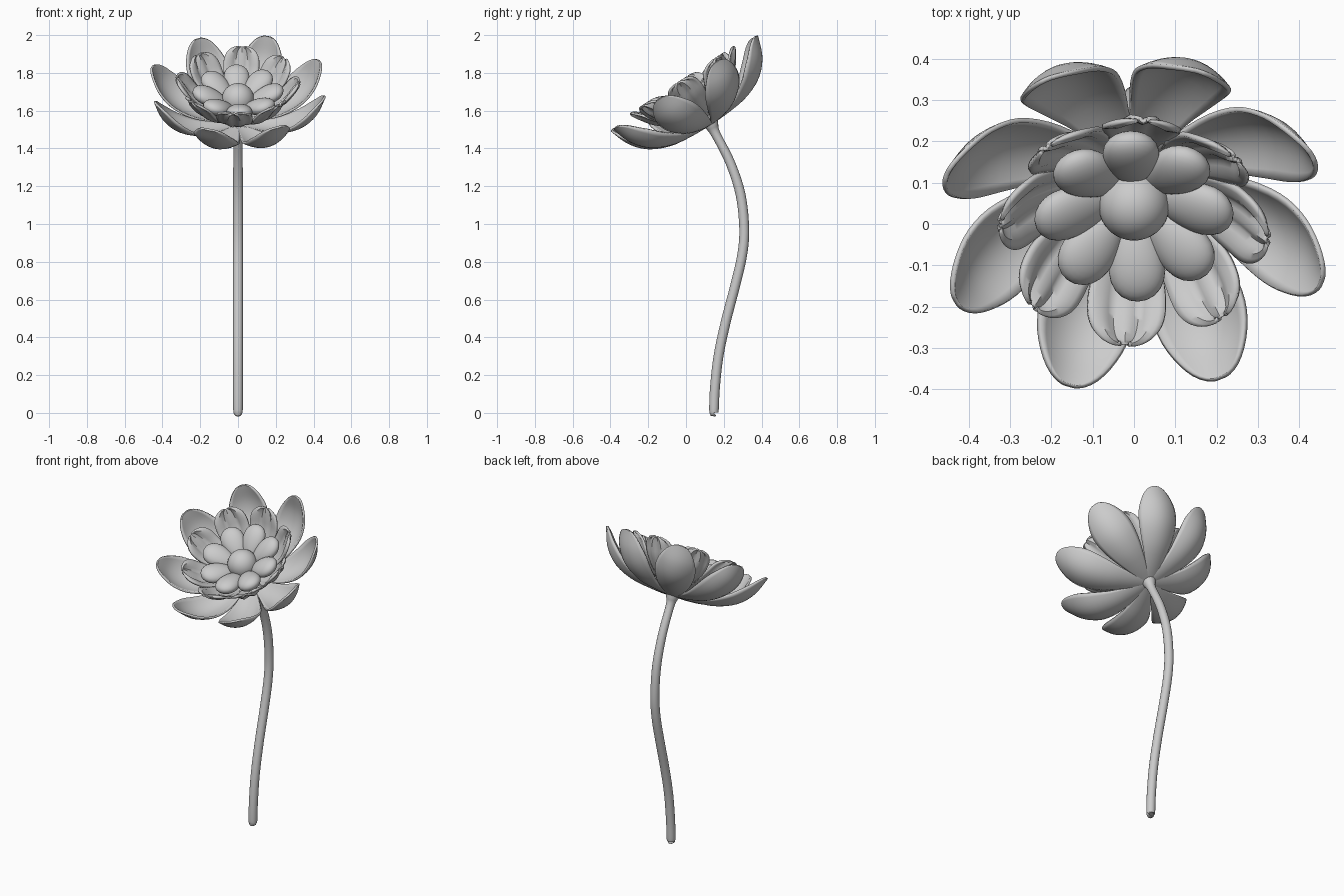
import bpy, bmesh, math
from mathutils import Matrix, Vector

if "Cube" in bpy.data.objects:
    bpy.data.objects.remove(bpy.data.objects["Cube"])

grey = bpy.data.materials.new("soft grey")
grey.diffuse_color = (0.6, 0.6, 0.6, 1)
grey.use_nodes = True
grey.node_tree.nodes["Principled BSDF"].inputs["Base Color"].default_value = grey.diffuse_color

# Flower head frame: tilted towards the front on top of the stem
HEAD = Matrix.Translation((0, 0.13, 1.53)) @ Matrix.Rotation(math.radians(33), 4, 'X')


def spline(points, t):
    """Smooth curve through a list of points, t from 0 to 1."""
    p = [Vector(q) for q in points]
    p = [2 * p[0] - p[1]] + p + [2 * p[-1] - p[-2]]
    x = t * (len(p) - 3)
    i = min(int(x), len(p) - 4)
    f = x - i
    a, b, c, d = p[i:i + 4]
    return 0.5 * (2 * b + (c - a) * f + (2 * a - 5 * b + 4 * c - d) * f ** 2
                  + (3 * b - a - 3 * c + d) * f ** 3)


def finish(obj, matrix=None):
    obj.data.materials.append(grey)
    if matrix is not None:
        obj.matrix_world = matrix
    bpy.ops.object.select_all(action='DESELECT')
    obj.select_set(True)
    bpy.context.view_layer.objects.active = obj
    bpy.ops.object.shade_smooth_by_angle(angle=math.radians(50))


def add_mesh(name, bm, matrix):
    bmesh.ops.recalc_face_normals(bm, faces=bm.faces)
    mesh = bpy.data.meshes.new(name)
    bm.to_mesh(mesh)
    bm.free()
    obj = bpy.data.objects.new(name, mesh)
    bpy.context.collection.objects.link(obj)
    finish(obj, matrix)
    return obj


def petal(name, profile, base, width, cup, ridge, round_start, power, angle):
    """Cupped petal: profile is (radius, height), lateral axis is y."""
    rows, cols = 22, 12
    bm = bmesh.new()
    grid = []
    for i in range(rows + 1):
        t = math.sin(i / rows * math.pi / 2) ** 1.2 * 0.998
        q = spline(profile, t)
        g = (spline(profile, min(t + 0.01, 1)) - spline(profile, t - 0.01)).normalized()
        normal = Vector((-g.y, g.x))
        grow = min(t / round_start, 1)
        half = base + (width - base) * math.sin(grow * math.pi / 2) ** 1.4
        if t > round_start:
            k = (t - round_start) / (1 - round_start)
            half *= (1 - k ** power) ** (1 / power)
        row = []
        for j in range(cols + 1):
            s = 2 * j / cols - 1
            rise = cup * (s * half / width) ** 2 + ridge * math.cos(3 * math.pi * s) * t * half / width
            r = q + normal * rise
            row.append(bm.verts.new((r.x, s * half, r.y)))
        grid.append(row)
    for a, b in zip(grid, grid[1:]):
        for j in range(cols):
            bm.faces.new((a[j], b[j], b[j + 1], a[j + 1]))
    obj = add_mesh(name, bm, HEAD @ Matrix.Rotation(math.radians(angle), 4, 'Z'))
    thick = obj.modifiers.new("thickness", 'SOLIDIFY')
    thick.thickness = 0.012
    thick.offset = 0


def seed_lobe(name, angle):
    """Plump egg-shaped inner petal, wider at its outer end."""
    bm = bmesh.new()
    bmesh.ops.create_uvsphere(bm, u_segments=24, v_segments=16, radius=1)
    for v in bm.verts:
        k = 1 + 0.22 * v.co.x
        v.co = Vector((v.co.x * 0.1, v.co.y * 0.067 * k, v.co.z * 0.04 * k))
    place = Matrix.Translation((0.148, 0, 0.175)) @ Matrix.Rotation(math.radians(-24), 4, 'Y')
    add_mesh(name, bm, HEAD @ Matrix.Rotation(math.radians(angle), 4, 'Z') @ place)


# Three rings of eight
outer = [(0.01, 0.0), (0.13, 0.005), (0.25, 0.022), (0.36, 0.07), (0.435, 0.15), (0.48, 0.26)]
middle = [(0.01, 0.03), (0.09, 0.06), (0.18, 0.105), (0.25, 0.165), (0.29, 0.22), (0.325, 0.275)]
for n in range(8):
    a = 45 * n
    petal(f"outer_petal_{n + 1}", outer, 0.022, 0.115, 0.05, 0, 0.66, 2.1, a + 26)
    petal(f"middle_petal_{n + 1}", middle, 0.025, 0.095, 0.03, 0.009, 0.7, 2.6, a - 4)
    seed_lobe(f"inner_petal_{n + 1}", a + 2.5)

# Round flower centre
bm = bmesh.new()
bmesh.ops.create_uvsphere(bm, u_segments=32, v_segments=20, radius=0.086)
add_mesh("flower_centre", bm, HEAD @ Matrix.Translation((0, 0, 0.155)))

# Receptacle closing the base of the petals
bm = bmesh.new()
bmesh.ops.create_uvsphere(bm, u_segments=24, v_segments=12, radius=1)
bmesh.ops.scale(bm, verts=bm.verts, vec=(0.07, 0.07, 0.06))
add_mesh("receptacle", bm, HEAD @ Matrix.Translation((0, 0, 0.055)))

# Curved stem flaring into the calyx: (y, z, radius)
path = [(0.148, 0.0, 0.019), (0.148, 0.012, 0.025), (0.153, 0.13, 0.026), (0.172, 0.3, 0.026),
        (0.21, 0.48, 0.026), (0.262, 0.68, 0.026), (0.298, 0.84, 0.026), (0.308, 0.98, 0.026),
        (0.288, 1.16, 0.026), (0.232, 1.33, 0.025), (0.158, 1.475, 0.025), (0.137, 1.52, 0.036),
        (0.12, 1.56, 0.048)]
curve = bpy.data.curves.new("stem", 'CURVE')
curve.dimensions = '3D'
curve.bevel_depth = 1
curve.bevel_resolution = 6
curve.use_fill_caps = True
line = curve.splines.new('POLY')
line.points.add(60)
for i, point in enumerate(line.points):
    y, z, r = spline(path, i / 60)
    point.co = (0, y, max(z, 0), 1)
    point.radius = r
stem = bpy.data.objects.new("stem", curve)
bpy.context.collection.objects.link(stem)
bpy.ops.object.select_all(action='DESELECT')
stem.select_set(True)
bpy.context.view_layer.objects.active = stem
bpy.ops.object.convert(target='MESH')
finish(bpy.context.view_layer.objects.active)
